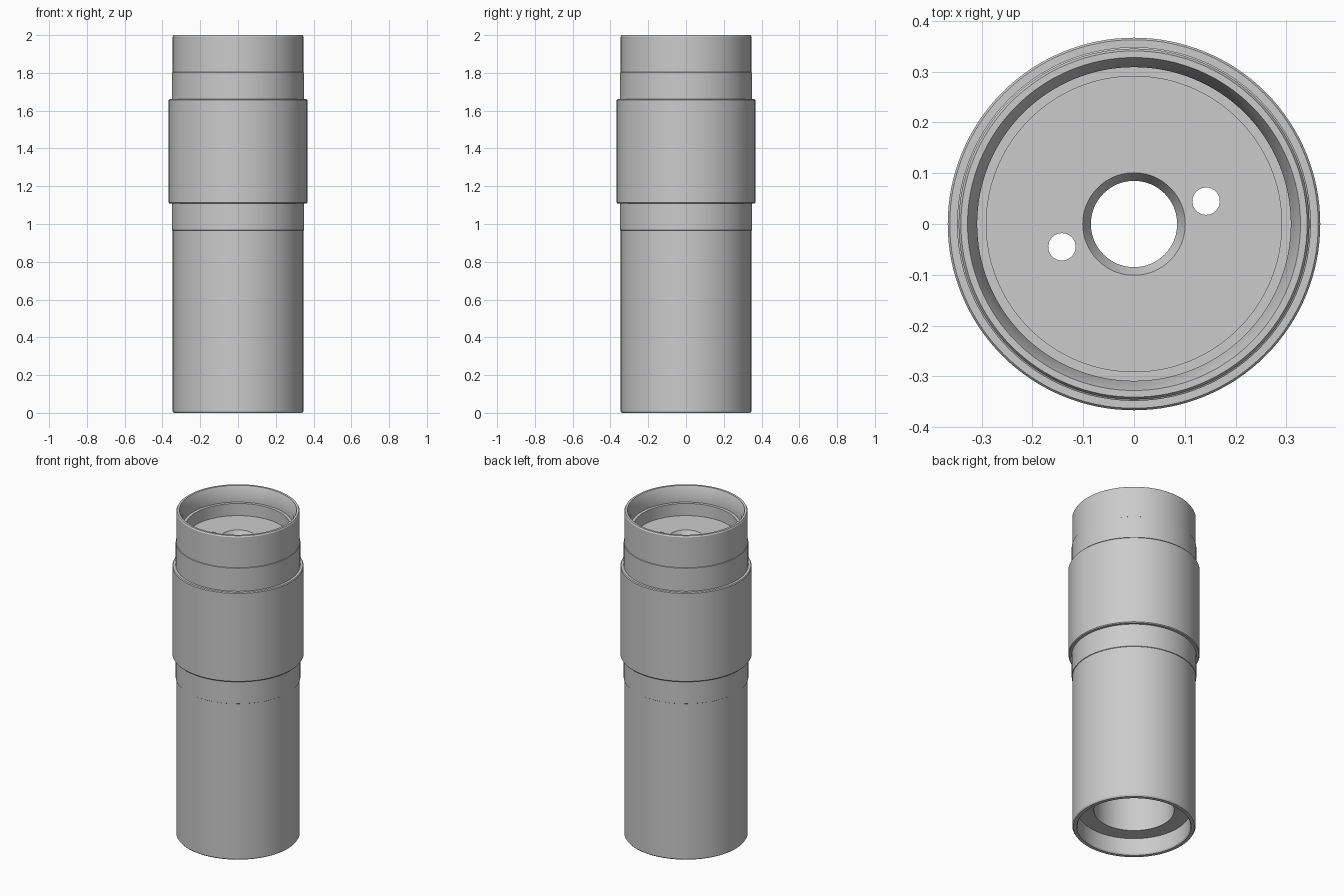
import bpy, bmesh, math

if "Cube" in bpy.data.objects:
    bpy.data.objects.remove(bpy.data.objects["Cube"])

SEGMENTS = 128

grey = bpy.data.materials.new("neutral_grey")
grey.diffuse_color = (0.6, 0.6, 0.6, 1.0)
grey.use_nodes = True
grey.node_tree.nodes["Principled BSDF"].inputs["Base Color"].default_value = grey.diffuse_color


def lathe(name, profile):
    """Revolve a closed (radius, height) outline around the z axis."""
    bm = bmesh.new()
    rings = []
    for r, z in profile:
        ring = []
        for i in range(SEGMENTS):
            a = 2 * math.pi * i / SEGMENTS
            ring.append(bm.verts.new((r * math.cos(a), r * math.sin(a), z)))
        rings.append(ring)
    for k, lower in enumerate(rings):
        upper = rings[(k + 1) % len(rings)]
        for i in range(SEGMENTS):
            j = (i + 1) % SEGMENTS
            bm.faces.new((lower[i], lower[j], upper[j], upper[i]))
    bmesh.ops.recalc_face_normals(bm, faces=bm.faces)
    mesh = bpy.data.meshes.new(name)
    bm.to_mesh(mesh)
    bm.free()
    obj = bpy.data.objects.new(name, mesh)
    bpy.context.collection.objects.link(obj)
    mesh.materials.append(grey)
    return obj


def activate(obj):
    bpy.ops.object.select_all(action='DESELECT')
    obj.select_set(True)
    bpy.context.view_layer.objects.active = obj


# Hollow tube: outer wall with raised band, stepped top recess,
# perforated partition, long inner bore and bottom socket
tube = lathe("tube_body", [
    (0.340, 0.0), (0.3455, 0.008),
    (0.3455, 0.965), (0.3485, 0.967),
    (0.3485, 1.803), (0.3455, 1.805),
    (0.3455, 1.992), (0.341, 2.0),
    (0.328, 2.0), (0.309, 1.955),
    (0.309, 1.905), (0.291, 1.905),
    (0.291, 1.83), (0.101, 1.83),
    (0.085, 1.80), (0.085, 1.77),
    (0.224, 1.77), (0.224, 0.105),
    (0.315, 0.105), (0.315, 0.008), (0.320, 0.0),
])

# Grip sleeve around the upper half
sleeve = lathe("grip_sleeve", [
    (0.345, 1.108), (0.363, 1.108), (0.367, 1.113),
    (0.367, 1.656), (0.363, 1.661), (0.345, 1.661),
])

# Two small round holes through the partition
for side in (1, -1):
    bpy.ops.mesh.primitive_cylinder_add(
        vertices=32, radius=0.027, depth=0.2,
        location=(0.142 * side, 0.045 * side, 1.80))
    cutter = bpy.context.object
    cutter.name = "hole_cutter"
    cutter.hide_render = True
    activate(tube)
    mod = tube.modifiers.new("small_hole", 'BOOLEAN')
    mod.operation = 'DIFFERENCE'
    mod.solver = 'EXACT'
    mod.object = cutter
    bpy.ops.object.modifier_apply(modifier=mod.name)
    bpy.data.objects.remove(cutter, do_unlink=True)

# Smooth round walls, crisp edges
for part in (tube, sleeve):
    activate(part)
    bpy.ops.object.shade_smooth_by_angle(angle=math.radians(25))
